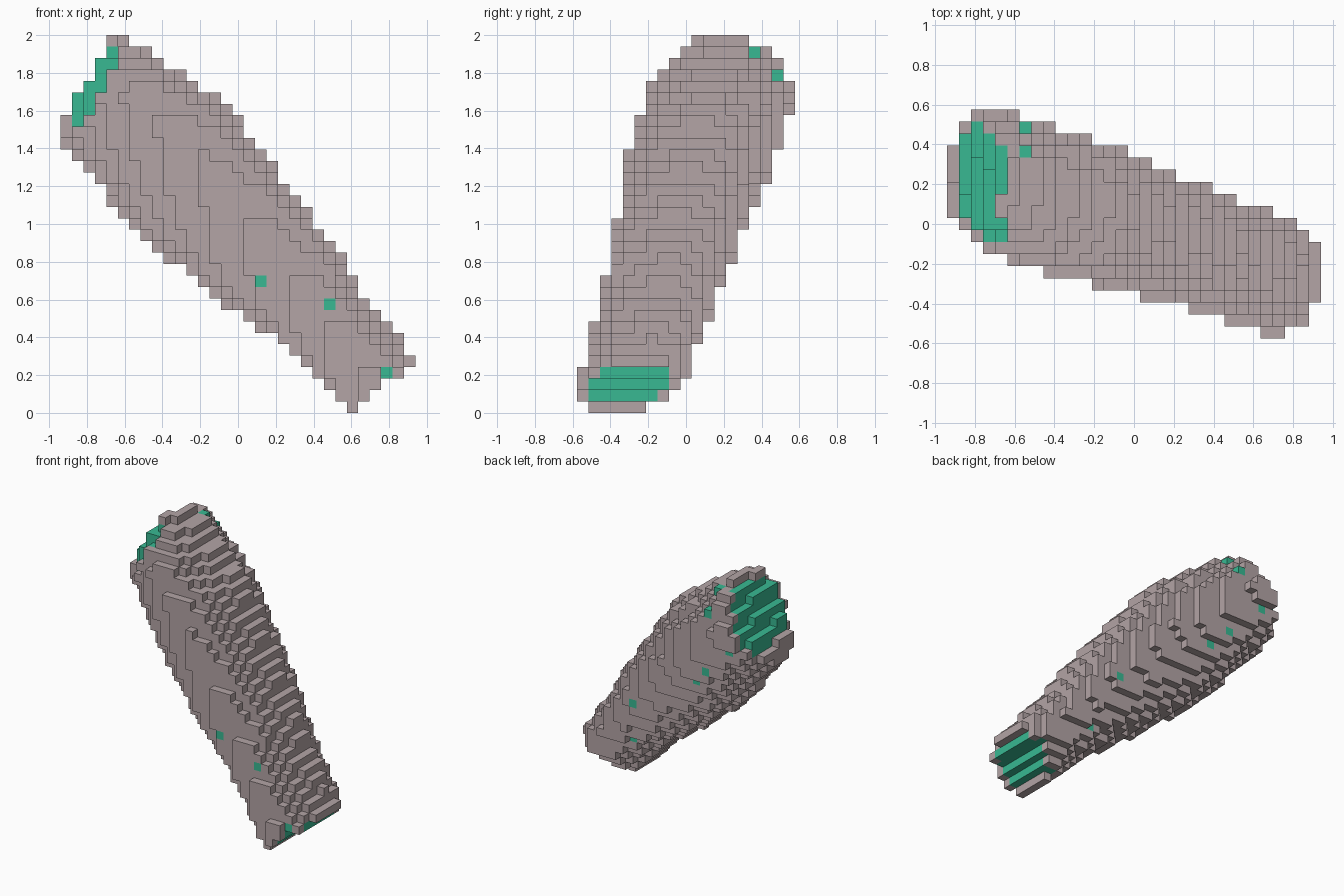
import bpy
from mathutils import Vector

cube = bpy.data.objects.get("Cube")
if cube:
    bpy.data.objects.remove(cube, do_unlink=True)

S = 2 / 33                      # edge of one block
NX, NY, NZ = 31, 19, 33         # block grid


def material(name, rgb):
    m = bpy.data.materials.new(name)
    m.use_nodes = True
    m.diffuse_color = (*rgb, 1)
    m.node_tree.nodes["Principled BSDF"].inputs["Base Color"].default_value = (*rgb, 1)
    return m


grey = material("warm grey", (0.452, 0.373, 0.379))
green = material("jade green", (0.040, 0.485, 0.29))

# Leaning body: station along axis, centre offset, half thickness, half width
PROFILE = [
    (-0.50, 0.650, 0.230, 0.275), (-0.25, 0.655, 0.235, 0.290),
    (0.00, 0.672, 0.238, 0.300), (0.25, 0.680, 0.292, 0.310),
    (0.50, 0.675, 0.330, 0.322), (0.90, 0.675, 0.380, 0.353),
    (1.20, 0.684, 0.404, 0.380), (1.50, 0.673, 0.358, 0.380),
    (1.70, 0.653, 0.335, 0.368), (1.90, 0.665, 0.265, 0.270),
]


def section(t):
    """Interpolate the body profile at station t."""
    for p, q in zip(PROFILE, PROFILE[1:]):
        if p[0] <= t <= q[0]:
            f = (t - p[0]) / (q[0] - p[0])
            return [a + (b - a) * f for a, b in zip(p[1:], q[1:])]
    return None


def classify(cell):
    """Return None outside, 'shell' or 'core' inside the body."""
    x, y, z = (cell[0] - 15) * S, (cell[1] - 9) * S, (cell[2] + 0.5) * S
    t = -0.69 * x + 0.72 * z
    sec = section(t)
    if sec is None:
        return None
    mid, r, b = sec
    q = (0.722 * x + 0.692 * z - mid) / r
    # sideways distance from the axis; the section leans towards the foot
    w = y - (0.165 + 0.23 * (t - 1.57)) - 0.07 * q * (1 - t / 1.9)
    # flat cuts across both ends
    top = -0.86 * x + 0.1 * (y - 0.2) + 0.5 * z
    bottom = 0.61 * x - 0.79 * z
    if abs(q) > 1 or top > 1.556 or bottom > 0.356:
        return None
    # egg section in front with a slanted lower half, oval behind
    k, power = (0.3 + 0.12 * t, 4) if w < 0 else (0, 2.5)
    if q > 0:
        power = 2
    width = b * (1 - abs(q) ** power) ** 0.5 * (1 + k * q) / (1 + 0.42 * k * k)
    if abs(w) > width:
        return None
    if abs(q) < 0.67:
        if abs(w) < width - 0.055:
            if top > 1.43 or bottom > 0.26:
                return "core"
        elif w < -0.15 and top > 1.44:
            return None         # the front rim of the upper end sits lower
    return "shell"


cells = {}
for i in range(NX):
    for j in range(NY):
        for k in range(NZ):
            kind = classify((i, j, k))
            if kind:
                cells[i, j, k] = kind

# Small green specks on the skin: x, y, z and the side to search on the open axis
SPECKS = [(0.12, None, 0.70, -1), (0.48, None, 0.58, -1),
          (-0.55, 0.36, None, 1), (-0.55, 0.48, None, 1),
          (0.30, None, 0.76, 1), (0.41, None, 0.40, 1), (-0.37, None, 1.19, 1),
          (-0.48, None, 1.31, 1), (-0.75, None, 1.54, 1)]
for x, y, z, side in SPECKS:
    goal = (round(x / S) + 15,
            None if y is None else round(y / S) + 9,
            None if z is None else int(z / S))
    line = [c for c in cells if all(g is None or g == v for g, v in zip(goal, c))]
    if line:
        cells[max(line, key=lambda c: side * (c[1] + c[2]))] = "core"


def build(name, kind, mat):
    """Make one mesh from the outer faces of all blocks of a kind."""
    index, faces = {}, []
    for cell, value in cells.items():
        if value != kind:
            continue
        for axis in range(3):
            for sign in (-1, 1):
                near = list(cell)
                near[axis] += sign
                if tuple(near) in cells:
                    continue
                u, v = (axis + 1) % 3, (axis + 2) % 3
                quad = []
                for du, dv in ((0, 0), (1, 0), (1, 1), (0, 1)):
                    p = list(cell)
                    p[axis] += (sign + 1) // 2
                    p[u] += du
                    p[v] += dv
                    quad.append(index.setdefault(tuple(p), len(index)))
                faces.append(quad if sign > 0 else quad[::-1])
    verts = [Vector(((p[0] - 15.5) * S, (p[1] - 9.5) * S, p[2] * S)) for p in index]
    mesh = bpy.data.meshes.new(name)
    mesh.from_pydata(verts, [], faces)
    mesh.materials.append(mat)
    mesh.update()
    ob = bpy.data.objects.new(name, mesh)
    bpy.context.collection.objects.link(ob)


build("outer_shell", "shell", grey)
build("inner_core", "core", green)
